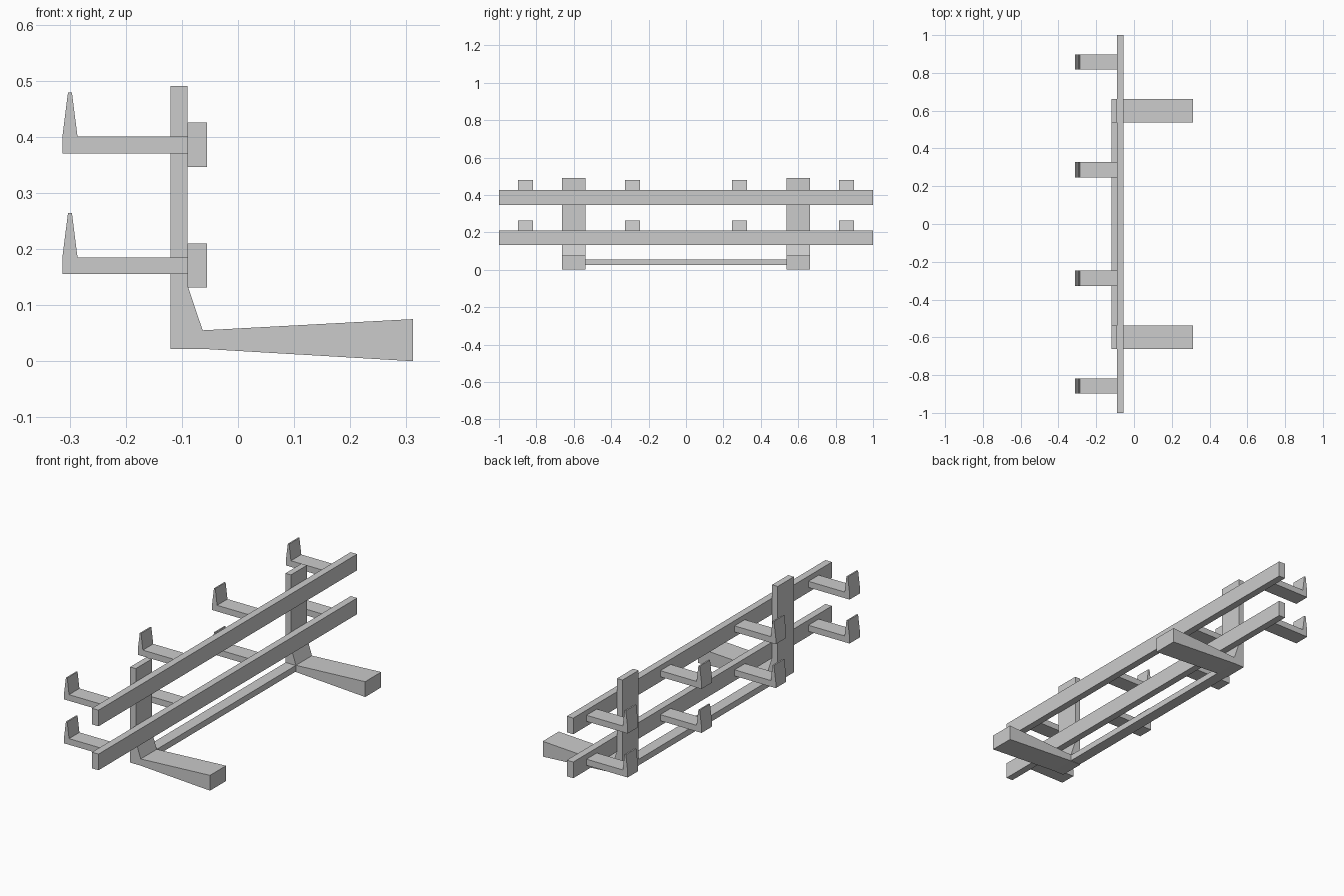
import bpy, bmesh

if "Cube" in bpy.data.objects:
    bpy.data.objects.remove(bpy.data.objects["Cube"])


def extrude_profile(name, points, y_centre, width):
    """Extrude an XZ outline along Y, centred on y_centre."""
    bm = bmesh.new()
    face = bm.faces.new([bm.verts.new((x, y_centre - width / 2, z)) for x, z in points])
    result = bmesh.ops.extrude_face_region(bm, geom=[face])
    moved = [v for v in result["geom"] if isinstance(v, bmesh.types.BMVert)]
    bmesh.ops.translate(bm, verts=moved, vec=(0, width, 0))
    bmesh.ops.recalc_face_normals(bm, faces=bm.faces)
    mesh = bpy.data.meshes.new(name)
    bm.to_mesh(mesh)
    bm.free()
    obj = bpy.data.objects.new(name, mesh)
    bpy.context.collection.objects.link(obj)
    return obj


def rect(x0, x1, z0, z1):
    return [(x0, z0), (x1, z0), (x1, z1), (x0, z1)]


# Upright posts with gusset and flared foot, one piece per side
stand = [(-0.12, 0.022), (-0.063, 0.022), (0.312, 0.0), (0.312, 0.075),
         (-0.063, 0.055), (-0.09, 0.135), (-0.09, 0.49), (-0.12, 0.49)]
for side, y in (("left", -0.6), ("right", 0.6)):
    extrude_profile(f"stand_{side}", stand, y, 0.124)

# Low crossbar joining the two stands
extrude_profile("crossbar", rect(-0.119, -0.064, 0.024, 0.054), 0, 1.076)

# Two long rails, each carrying four hooks with tapered upturned tips
for level, z in (("lower", 0.155), ("upper", 0.37)):
    extrude_profile(f"rail_{level}", rect(-0.09, -0.055, z - 0.024, z + 0.055), 0, 2.0)
    hook = [(-0.313, z), (-0.09, z), (-0.09, z + 0.03), (-0.286, z + 0.03),
            (-0.296, z + 0.109), (-0.303, z + 0.109), (-0.313, z + 0.03)]
    for i, y in enumerate((-0.858, -0.287, 0.287, 0.858)):
        extrude_profile(f"hook_{level}_{i + 1}", hook, y, 0.08)
